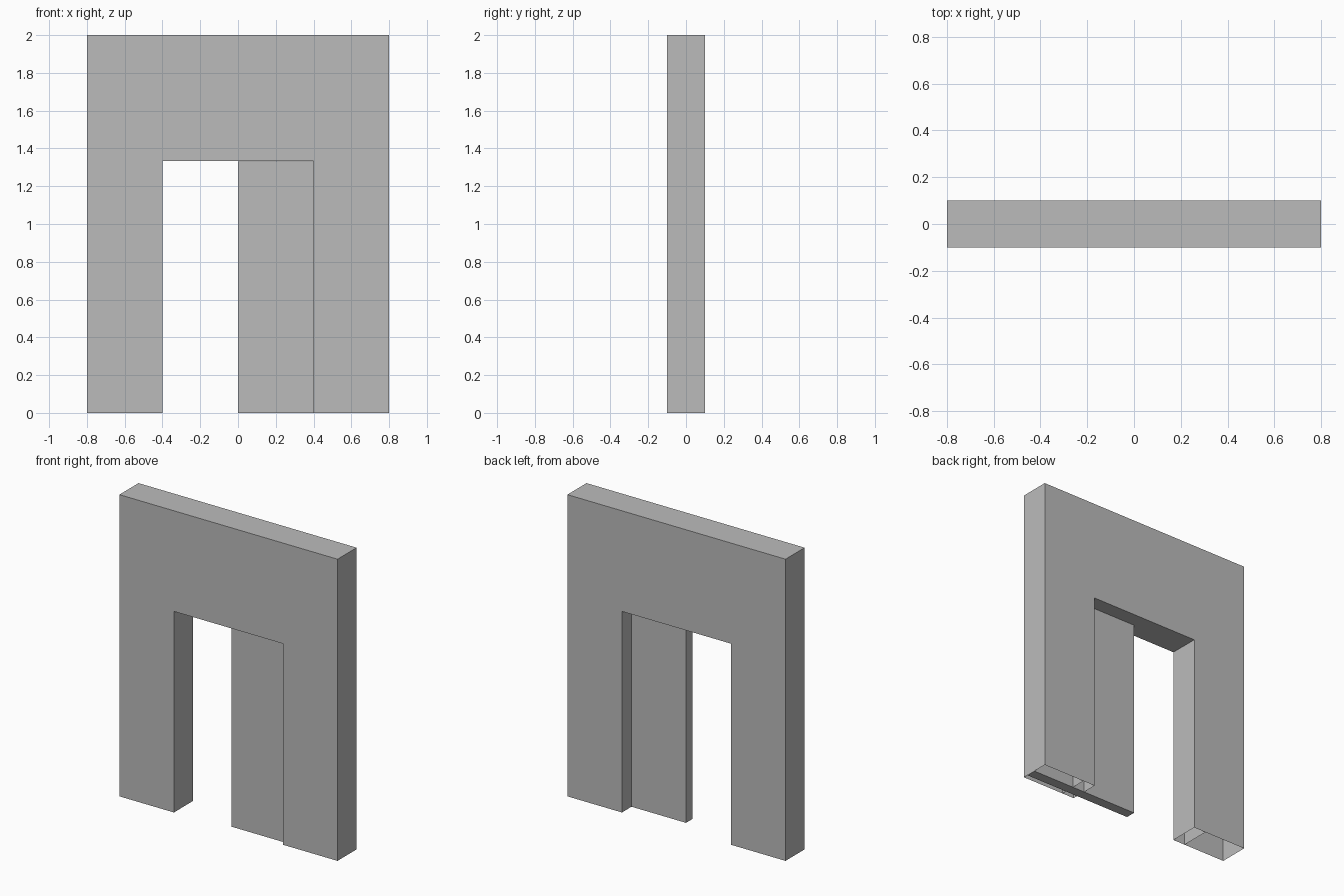
import bpy
import bmesh

if "Cube" in bpy.data.objects:
    bpy.data.objects.remove(bpy.data.objects["Cube"])

grey = bpy.data.materials.new("plain grey")
grey.diffuse_color = (0.5, 0.5, 0.5, 1.0)
grey.use_nodes = True
grey.node_tree.nodes["Principled BSDF"].inputs["Base Color"].default_value = grey.diffuse_color

HALF_DEPTH = 0.1
OPEN_X, OPEN_Z = 0.4, 1.333      # doorway half width and height


def finish(name, bm):
    mesh = bpy.data.meshes.new(name)
    bm.to_mesh(mesh)
    bm.free()
    mesh.materials.append(grey)
    obj = bpy.data.objects.new(name, mesh)
    bpy.context.collection.objects.link(obj)
    return obj


def arch(half_width, height):
    """Outline of an upside-down U, from left foot to right foot."""
    return [(-half_width, 0), (-half_width, height),
            (half_width, height), (half_width, 0)]


def strip(bm, outline):
    """Sweep an open outline through the wall depth."""
    rows = [[bm.verts.new((x, y, z)) for x, z in outline]
            for y in (-HALF_DEPTH, HALF_DEPTH)]
    for i in range(len(outline) - 1):
        bm.faces.new((rows[0][i], rows[1][i], rows[1][i + 1], rows[0][i + 1]))
    return rows


# Hollow wall: outer and doorway strips joined front and back, open at the feet
bm = bmesh.new()
outer = strip(bm, arch(0.8, 2.0))
inner = strip(bm, arch(OPEN_X, OPEN_Z))
for o, n in zip(outer, inner):
    for i in range(3):
        bm.faces.new((o[i], o[i + 1], n[i + 1], n[i]))
bmesh.ops.recalc_face_normals(bm, faces=bm.faces)
finish("wall", bm)

# Frame lining inside the wall around the doorway
bm = bmesh.new()
strip(bm, arch(OPEN_X + 0.09, OPEN_Z + 0.09))
finish("frame_lining", bm)

# Sliding door, half open, running into the right side of the wall
bm = bmesh.new()
bmesh.ops.create_cube(bm, size=1)
bmesh.ops.scale(bm, vec=(0.799, 0.067, 1.332), verts=bm.verts)
bmesh.ops.translate(bm, vec=(0.3995, -0.0335, 0.666), verts=bm.verts)
finish("sliding_door", bm)
